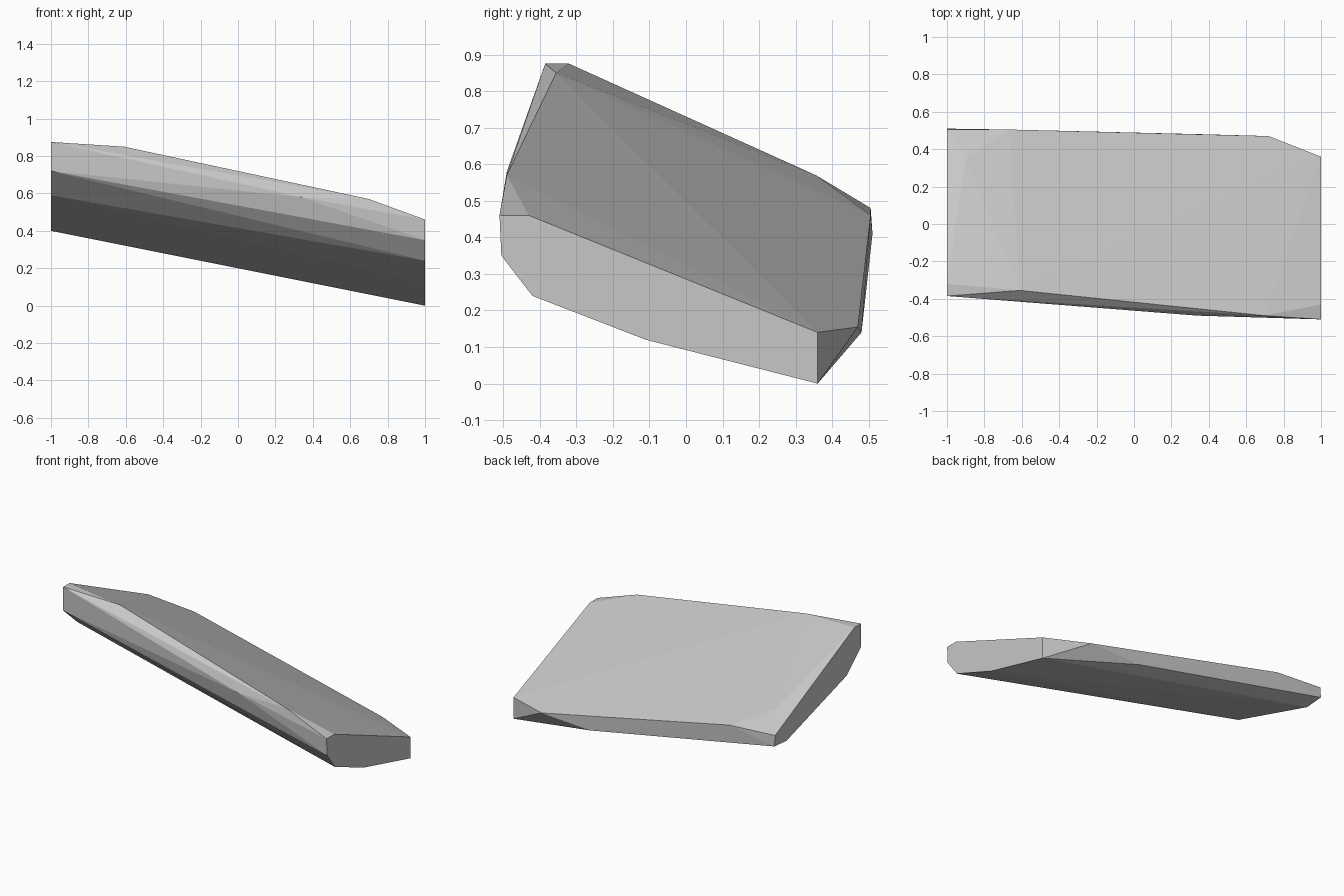
import bpy
import bmesh

# Remove the default cube
cube = bpy.data.objects.get("Cube")
if cube:
    bpy.data.objects.remove(cube, do_unlink=True)

# Single stone colour
stone = bpy.data.materials.new("stone_grey")
stone.use_nodes = True
colour = (0.57, 0.57, 0.57, 1.0)
stone.diffuse_color = colour
stone.node_tree.nodes["Principled BSDF"].inputs["Base Color"].default_value = colour

# Cut end outlines (y, z): low end at x = 1, high end at x = -1
low_end = [(-0.51, 0.46), (-0.505, 0.35), (-0.42, 0.24), (-0.11, 0.12),
           (0.36, 0.0), (0.36, 0.14), (-0.43, 0.46)]
high_end = [(-0.385, 0.875), (-0.385, 0.72), (-0.24, 0.59), (0.385, 0.40),
            (0.51, 0.41), (0.505, 0.48), (-0.32, 0.875)]

# Chipped corners between the ends
front_chips = [(-0.61, -0.355, 0.85), (0.34, -0.49, 0.58), (0.70, -0.49, 0.57)]
back_chips = [(-0.90, 0.355, 0.57), (-0.67, 0.505, 0.46),
              (0.72, 0.47, 0.155), (0.36, 0.48, 0.14)]

points = [(1, y, z) for y, z in low_end] + [(-1, y, z) for y, z in high_end]
points += front_chips + back_chips

# Faceted slab wrapped around the corners
bm = bmesh.new()
for p in points:
    bm.verts.new(p)
hull = bmesh.ops.convex_hull(bm, input=bm.verts[:])
loose = {g for g in hull["geom_interior"] + hull["geom_unused"]
         if isinstance(g, bmesh.types.BMVert)}
bmesh.ops.delete(bm, geom=list(loose), context='VERTS')
bmesh.ops.dissolve_limit(bm, angle_limit=0.01, verts=bm.verts[:], edges=bm.edges[:])
bmesh.ops.recalc_face_normals(bm, faces=bm.faces[:])

mesh = bpy.data.meshes.new("rock_slab")
bm.to_mesh(mesh)
bm.free()
mesh.materials.append(stone)
slab = bpy.data.objects.new("rock_slab", mesh)
bpy.context.collection.objects.link(slab)
